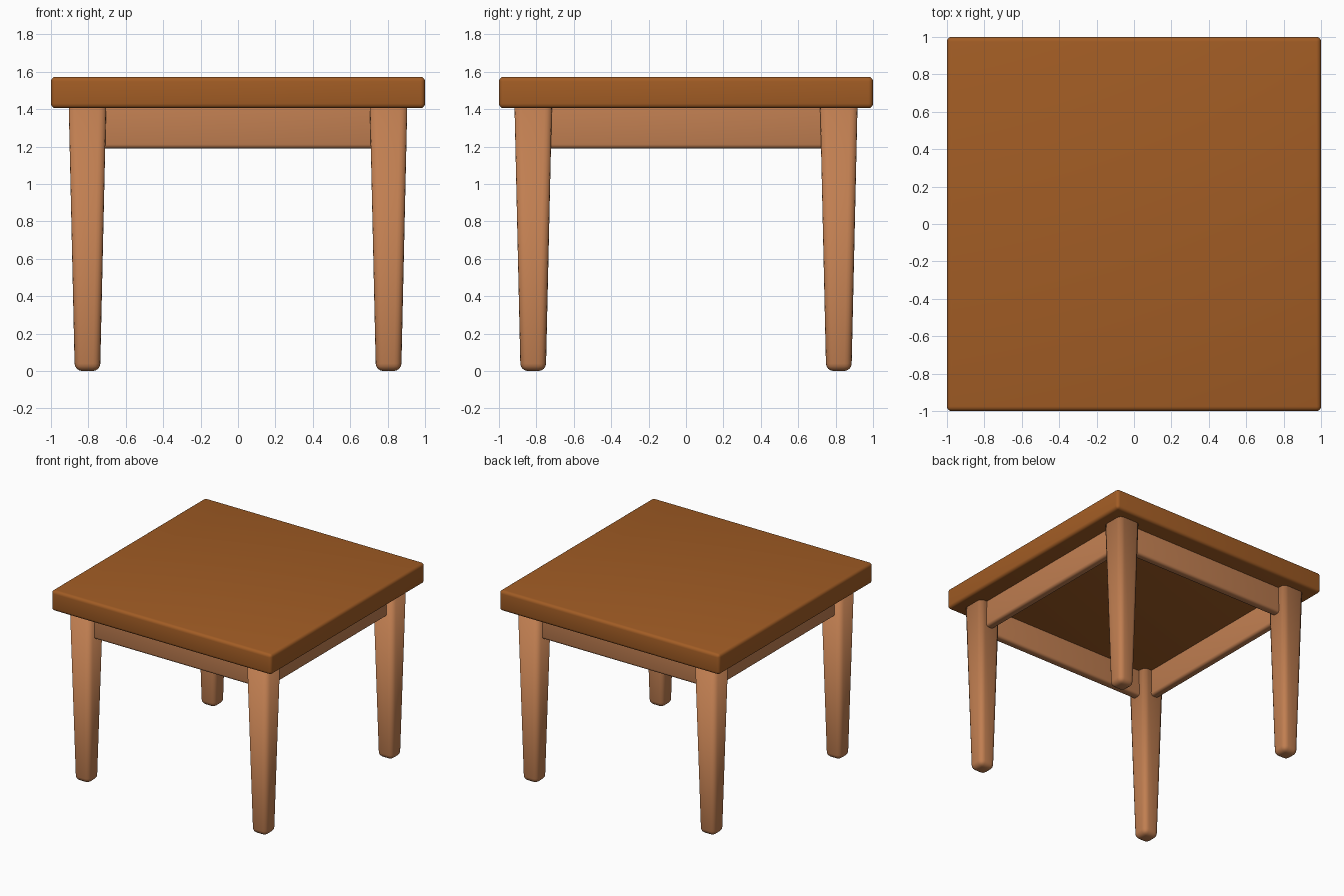
import bpy, bmesh
from mathutils import Vector

if "Cube" in bpy.data.objects:
    bpy.data.objects.remove(bpy.data.objects["Cube"])


def material(name, colour):
    m = bpy.data.materials.new(name)
    m.diffuse_color = (*colour, 1)
    m.use_nodes = True
    m.node_tree.nodes["Principled BSDF"].inputs["Base Color"].default_value = m.diffuse_color
    return m


DARK = material("dark oak", (0.36, 0.108, 0.018))
LIGHT = material("light oak", (0.53, 0.21, 0.082))


def block(name, lo, hi, mat, bevel, segments=4, foot=None, open_top=False):
    """Rounded box; foot scales the bottom corners for a taper."""
    bm = bmesh.new()
    bmesh.ops.create_cube(bm, size=1)
    lo, hi = Vector(lo), Vector(hi)
    mid = (lo + hi) / 2
    for v in bm.verts:
        low = v.co.z < 0
        v.co = Vector(mid[i] + v.co[i] * (hi[i] - lo[i]) for i in range(3))
        if low and foot:
            v.co.x = mid.x + (v.co.x - mid.x) * foot
            v.co.y = mid.y + (v.co.y - mid.y) * foot
    # keep the top rim sharp where it meets the table top
    edges = [e for e in bm.edges
             if not (open_top and all(v.co.z > hi.z - 1e-4 for v in e.verts))]
    bmesh.ops.bevel(bm, geom=edges, offset=bevel, offset_type='OFFSET',
                    segments=segments, profile=0.5, affect='EDGES')
    bmesh.ops.recalc_face_normals(bm, faces=bm.faces)
    for f in bm.faces:
        f.smooth = True
    me = bpy.data.meshes.new(name)
    bm.to_mesh(me)
    bm.free()
    me.materials.append(mat)
    ob = bpy.data.objects.new(name, me)
    bpy.context.collection.objects.link(ob)
    return ob


UNDER, TOP = 1.405, 1.573

# Table top
block("table_top", (-1, -1, UNDER), (1, 1, TOP), DARK, 0.025)

# Tapered legs
LX, LY, H = 0.805, 0.817, 0.1
for sy, row in ((-1, "front"), (1, "back")):
    for sx, side in ((-1, "left"), (1, "right")):
        x, y = sx * LX, sy * LY
        block(f"{row}_{side}_leg", (x - H, y - H, 0), (x + H, y + H, UNDER + 0.01),
              LIGHT, 0.04, foot=0.68, open_top=True)

# Apron rails between the legs
Z0, T = 1.19, 0.035
for s, names in ((-1, ("front_rail", "left_rail")), (1, ("back_rail", "right_rail"))):
    y, x = s * 0.817, s * 0.81
    block(names[0], (-0.77, y - T, Z0), (0.77, y + T, UNDER + 0.02), LIGHT, 0.022)
    block(names[1], (x - T, -0.78, Z0), (x + T, 0.78, UNDER + 0.02), LIGHT, 0.022)
